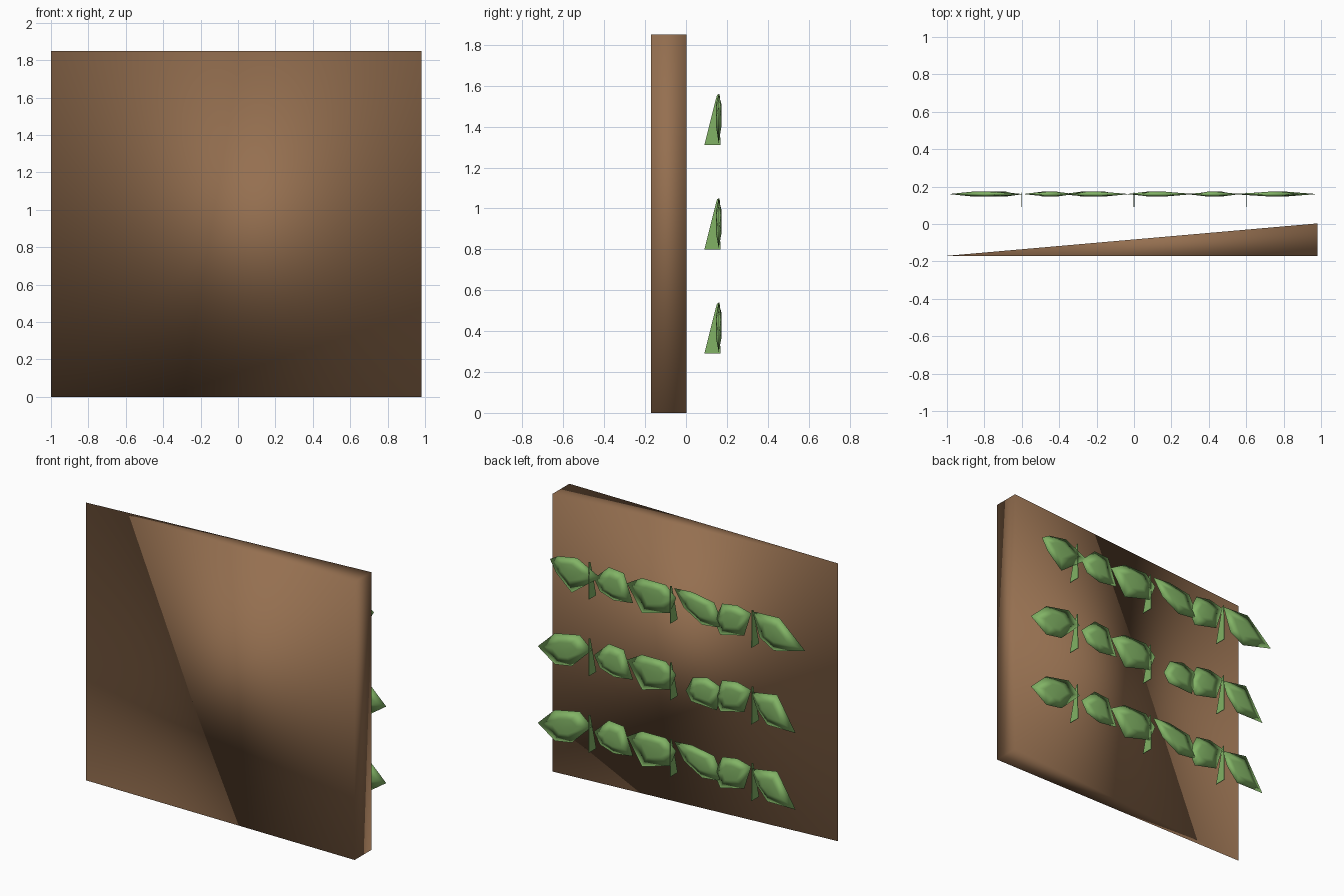
import bpy, math
from mathutils import Vector

if "Cube" in bpy.data.objects:
    bpy.data.objects.remove(bpy.data.objects["Cube"])


def material(name, col):
    m = bpy.data.materials.new(name)
    m.diffuse_color = (*col, 1)
    m.use_nodes = True
    m.node_tree.nodes["Principled BSDF"].inputs["Base Color"].default_value = m.diffuse_color
    return m


BROWN = material("wood_brown", (0.30, 0.16, 0.08))
GREEN = material("leaf_green", (0.22, 0.45, 0.13))


def make(name, verts, faces, mat, smooth=True):
    me = bpy.data.meshes.new(name)
    me.from_pydata(verts, [], faces)
    me.validate()
    me.materials.append(mat)
    for p in me.polygons:
        p.use_smooth = smooth
    ob = bpy.data.objects.new(name, me)
    bpy.context.collection.objects.link(ob)
    return ob


def prism(name, loop_a, loop_b, mat, smooth=True):
    n = len(loop_a)
    faces = [tuple(range(n))[::-1], tuple(range(n, 2 * n))]
    faces += [(i, (i + 1) % n, n + (i + 1) % n, n + i) for i in range(n)]
    return make(name, loop_a + loop_b, faces, mat, smooth)


# wedge-shaped backing wall, thick on the right
foot = [(-1.0, -0.17), (0.98, -0.172), (0.98, 0.003)]
prism("wall_panel", [(x, y, 0) for x, y in foot],
      [(x, y, 1.85) for x, y in foot], BROWN)

# leaf outlines in x, z above the row's base
LEAVES = [
    [(.98, .095), (.854, .215), (.67, .252), (.58, .176), (.73, .029), (.854, .008)],
    [(.566, .147), (.456, .251), (.345, .241), (.278, .059), (.419, .04), (.522, .072)],
    [(.323, .18), (.212, .244), (.035, .246), (-.04, .179), (.005, .067), (.212, .01)],
    [(-.024, .24), (-.157, .25), (-.32, .223), (-.40, .071), (-.231, .052), (-.098, .128)],
    [(-.32, .102), (-.379, .232), (-.49, .25), (-.593, .224), (-.541, .063), (-.364, .021)],
    [(-.593, .211), (-.785, .243), (-.92, .024), (-.711, .023), (-.63, .114)],
]
LEAF_Y = 0.16


def leaf(name, outline, base, stretch):
    """Thin puffed leaf: flat rim, raised inner ring on both sides."""
    n = len(outline)
    rim = [Vector((x * stretch, LEAF_Y, base + z)) for x, z in outline]
    mid = sum(rim, Vector()) / n
    verts = [tuple(p) for p in rim]
    faces = []
    for side in (1, -1):
        s = len(verts)
        for i, p in enumerate(rim):
            q = mid.lerp(p, 0.45)
            verts.append((q.x, LEAF_Y + side * (0.013 if i % 3 else 0.007), q.z))
        verts.append((mid.x, LEAF_Y + side * 0.014, mid.z))
        for i in range(n):
            j = (i + 1) % n
            quad = (i, j, s + j, s + i)
            tri = (s + i, s + j, s + n)
            faces += [quad, tri] if side == 1 else [quad[::-1], tri[::-1]]
    make(name, verts, faces, GREEN)


# brackets: flat upright blades that carry each row
BLADE = [(.09, 0), (.145, .22), (.152, .245), (.165, .25), (.168, 0)]

for r, base in enumerate((0.29, 0.80, 1.31)):
    for k, outline in enumerate(LEAVES):
        stretch = 1.0
        if r == 2 and k == 0:
            outline = [(.89, .19), (.83, .225), (.69, .25), (.52, .165),
                       (.73, .008), (.845, .11)]
        if r == 2 and k == 5:
            outline = [(-.6, .24), (-.8, .25), (-.99, .08),
                       (-.76, .02), (-.655, .08)]
        if r == 1 and k == 3:
            outline = [(-.11, .09), (-.16, .19), (-.27, .22), (-.38, .18),
                       (-.34, .02), (-.15, .03)]
        leaf(f"leaf_{r}_{k}", outline, base, stretch)
    for k, x in enumerate((-0.6, 0.0, 0.6)):
        prism(f"bracket_{r}_{k}",
              [(x - .002, y, base + z) for y, z in BLADE],
              [(x + .002, y, base + z) for y, z in BLADE], GREEN, False)

# consistent outward normals
import bmesh
for ob in bpy.data.objects:
    bm = bmesh.new()
    bm.from_mesh(ob.data)
    bmesh.ops.recalc_face_normals(bm, faces=bm.faces)
    bm.to_mesh(ob.data)
    bm.free()
